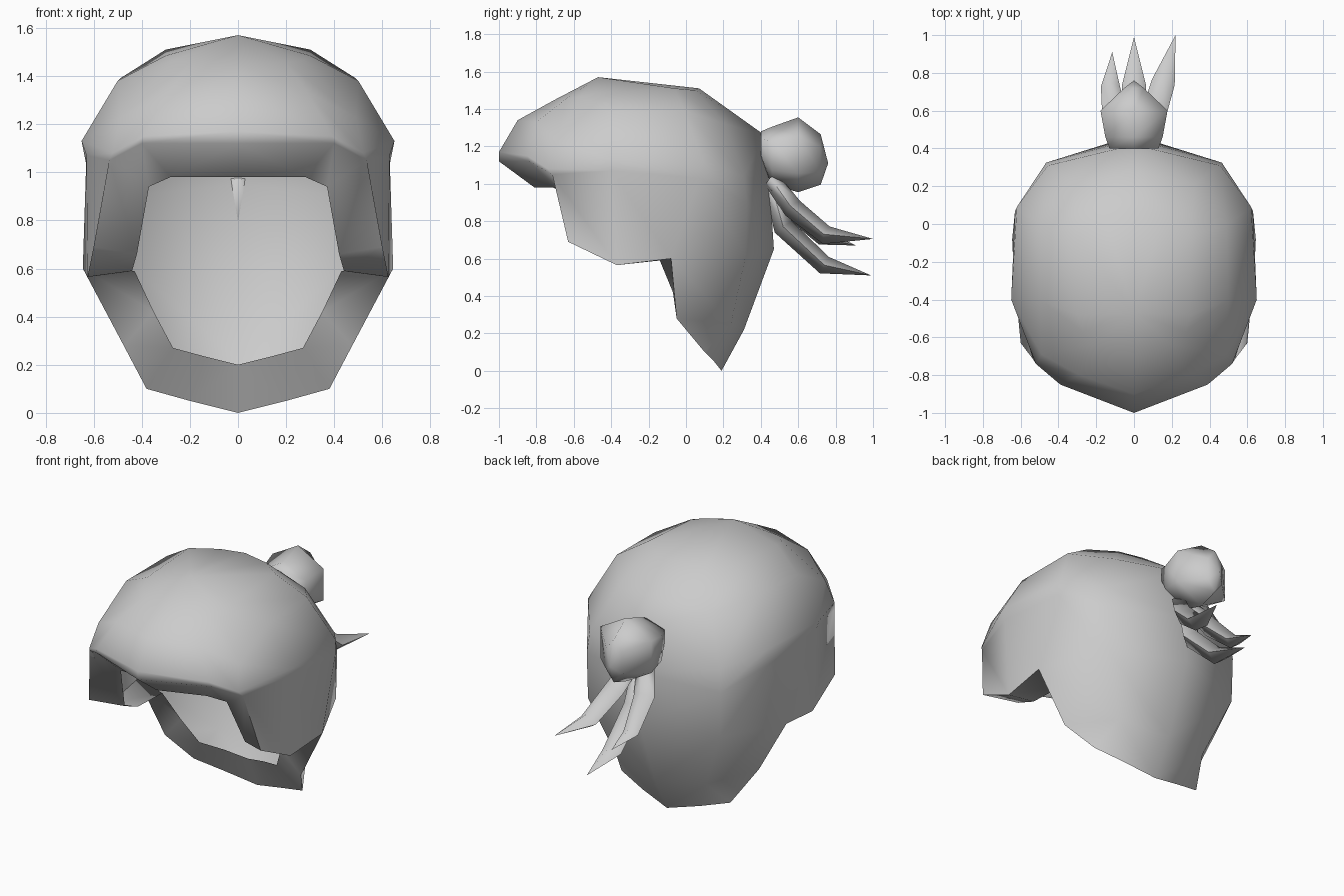
import bpy, bmesh, math
from mathutils import Vector

if "Cube" in bpy.data.objects:
    bpy.data.objects.remove(bpy.data.objects["Cube"])

grey = bpy.data.materials.new("hair grey")
grey.diffuse_color = (0.6, 0.6, 0.6, 1)
grey.use_nodes = True
grey.node_tree.nodes["Principled BSDF"].inputs["Base Color"].default_value = grey.diffuse_color


def finish(name, bm):
    bmesh.ops.recalc_face_normals(bm, faces=bm.faces)
    for f in bm.faces:
        f.smooth = True
    for e in bm.edges:
        e.smooth = not (e.is_manifold and e.calc_face_angle() > 1.6)
    me = bpy.data.meshes.new(name)
    bm.to_mesh(me)
    bm.free()
    me.materials.append(grey)
    ob = bpy.data.objects.new(name, me)
    bpy.context.collection.objects.link(ob)
    return ob


def bridge(bm, a, b, closed=False):
    n = len(a)
    for i in range(n if closed else n - 1):
        j = (i + 1) % n
        bm.faces.new((a[i], a[j], b[j], b[i]))


# Hair cap: half rings running from the forehead to the back, top to bottom
crown = [(0, -.7, 1.45), (.2, -.64, 1.455), (.27, -.57, 1.465), (.3, -.48, 1.485),
         (.3, -.06, 1.51), (.16, .05, 1.5), (0, .07, 1.51)]
upper = [(0, -.9, 1.34), (.29, -.8, 1.33), (.49, -.69, 1.23), (.5, -.4, 1.38),
         (.49, -.01, 1.39), (.32, .21, 1.32), (0, .28, 1.36)]
brim = [(0, -1, 1.17), (.39, -.85, 1.15), (.52, -.74, 1.08), (.65, -.4, 1.13),
        (.62, .09, 1.12), (.455, .31, 1.04), (0, .42, 1.26)]
band = [(0, -1, 1.12), (.40, -.84, 1.12), (.535, -.715, 1.05), (.63, -.4, 1.07),
        (.63, .07, 1.03), (.465, .325, .9), (0, .45, .95)]
side = [(.6, -.63, .69), (.625, -.37, .565), (.645, -.08, .60), (.46, .32, .62), (0, .47, .65)]
neck = [(.475, -.05, .28), (.31, .24, .25), (0, .31, .22)]
nape = [(.38, .10, .10), (.2, .15, .05), (0, .19, 0)]
# inner edge of the turned-in lip around the face opening
lip = [(0, -.81, .98), (.28, -.71, .98), (.37, -.64, .94), (.42, -.53, .66),
       (.44, -.37, .59), (.43, -.14, .59), (.35, -.07, .42), (.27, .0, .27),
       (.14, .06, .235), (0, .1, .2)]

bm = bmesh.new()
C, U, B, D, E, F, G, L = [[bm.verts.new(p) for p in ring]
                          for ring in (crown, upper, brim, band, side, neck, nape, lip)]
top = bm.verts.new((0, -.47, 1.57))
for i in range(6):
    bm.faces.new((top, C[i], C[i + 1]))
bridge(bm, C, U)
bridge(bm, U, B)
bridge(bm, B, D)
bridge(bm, D[2:], E)
bridge(bm, E[2:], F)
bridge(bm, F, G)
bridge(bm, [D[0], D[1], D[2], E[0], E[1], E[2], F[0], G[0], G[1], G[2]], L)
# mirror the half cap
half = bm.verts[:] + bm.edges[:] + bm.faces[:]
bmesh.ops.mirror(bm, geom=half, axis='X', merge_dist=0.001)
bmesh.ops.remove_doubles(bm, verts=bm.verts, dist=0.001)
finish("hair_cap", bm)

# Bun: six-sided rings stacked backwards (y, centre z, half width, half height)
bm = bmesh.new()
rings = []
for y, z, w, h in [(.40, 1.20, .15, .08), (.46, 1.15, .175, .155),
                   (.60, 1.155, .205, .20), (.72, 1.13, .06, .135)]:
    rings.append([bm.verts.new((w * math.sin(k * math.tau / 6), y, z + h * math.cos(k * math.tau / 6)))
                  for k in range(6)])
for a, b in zip(rings, rings[1:]):
    bridge(bm, a, b, True)
tip = bm.verts.new((0, .76, 1.11))
bm.faces.new(rings[0])
for k in range(6):
    bm.faces.new((rings[-1][k], rings[-1][(k + 1) % 6], tip))
finish("bun", bm)


# Loose strands: four-sided tubes that taper to a point
def strand(name, path, radii):
    bm = bmesh.new()
    pts = [Vector(p) for p in path]
    rings = []
    for i, r in enumerate(radii):
        d = (pts[i + 1] - pts[max(i - 1, 0)]).normalized()
        u = d.cross(Vector((1, 0, 0))).normalized()
        s = u.cross(d)
        rings.append([bm.verts.new(pts[i] + u * a * r + s * b * r * 1.25)
                      for a, b in ((1, 0), (0, 1), (-1, 0), (0, -1))])
    for a, b in zip(rings, rings[1:]):
        bridge(bm, a, b, True)
    end = bm.verts.new(pts[-1])
    bm.faces.new(rings[0])
    for k in range(4):
        bm.faces.new((rings[-1][k], rings[-1][(k + 1) % 4], end))
    finish(name, bm)


strand("strand_left", [(-.04, .46, 1.02), (-.10, .56, .87), (-.125, .73, .71), (-.115, .91, .67)],
       [.045, .055, .04])
strand("strand_middle", [(0, .46, .98), (0, .52, .77), (0, .74, .565), (0, .99, .51)],
       [.045, .055, .05])
strand("strand_right", [(.04, .46, 1.02), (.10, .57, .87), (.155, .75, .725), (.22, 1.0, .705)],
       [.045, .055, .05])
